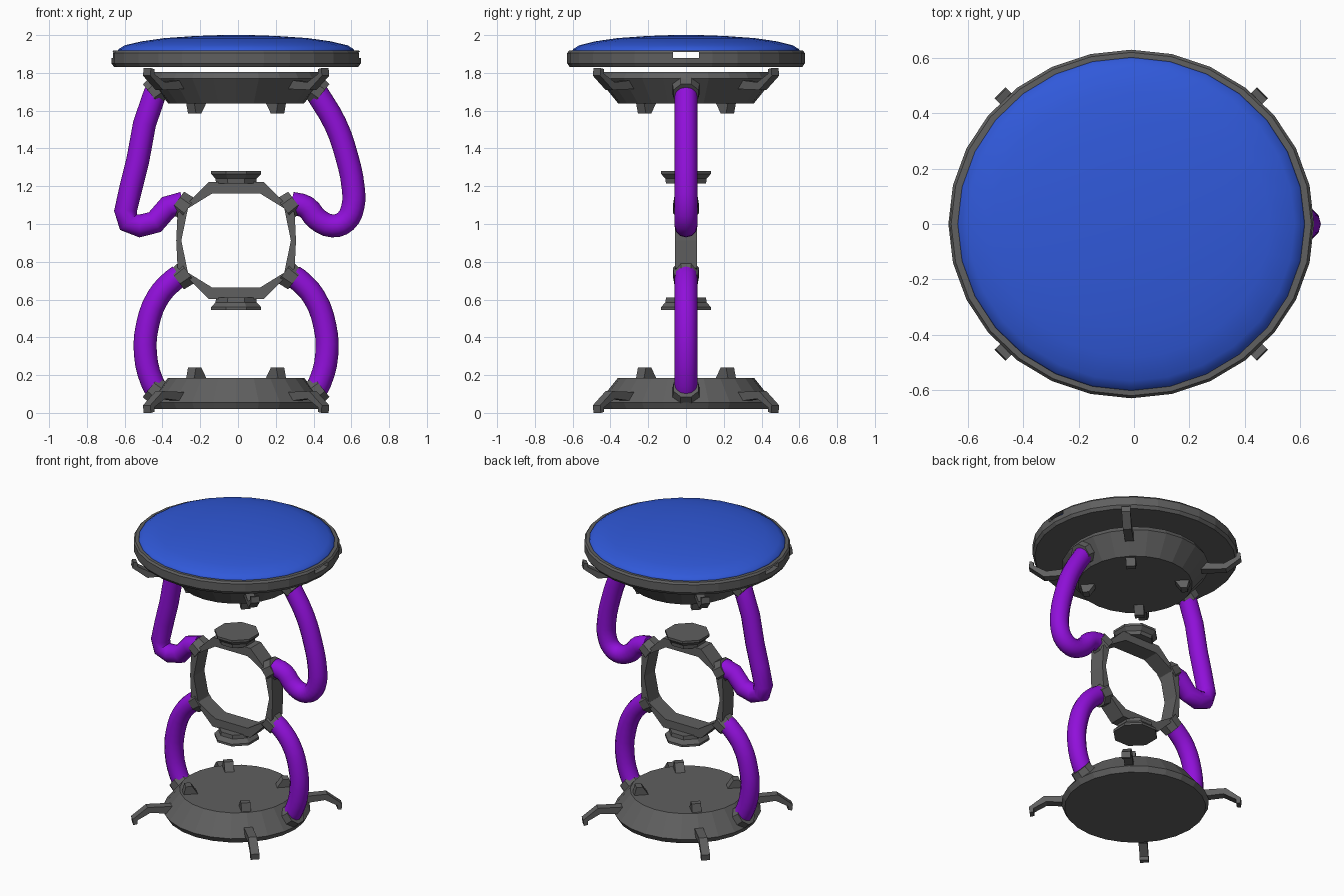
import bpy, bmesh, math
from mathutils import Vector, Matrix

if "Cube" in bpy.data.objects:
    bpy.data.objects.remove(bpy.data.objects["Cube"])

CX = -0.01       # body sits slightly left of the tube bounds
MID = 0.9125     # height of the mirror plane between base and seat


def material(name, col):
    m = bpy.data.materials.new(name)
    m.diffuse_color = (*col, 1)
    m.use_nodes = True
    m.node_tree.nodes["Principled BSDF"].inputs["Base Color"].default_value = m.diffuse_color
    return m


GREY = material("dark grey", (0.115, 0.115, 0.115))
PURPLE = material("purple", (0.28, 0.005, 0.70))
BLUE = material("blue", (0.03, 0.10, 0.70))


def finish(name, bm, mat, flip=False, smooth=False):
    if flip:
        for v in bm.verts:
            v.co.z = 2 * MID - v.co.z
    for v in bm.verts:
        v.co.x += CX
    bmesh.ops.recalc_face_normals(bm, faces=bm.faces[:])
    for f in bm.faces:
        f.smooth = smooth
    me = bpy.data.meshes.new(name)
    bm.to_mesh(me)
    bm.free()
    ob = bpy.data.objects.new(name, me)
    bpy.context.collection.objects.link(ob)
    me.materials.append(mat)
    return ob


def loft(bm, rings, closed=False):
    rows = [[bm.verts.new(p) for p in r] for r in rings]
    n = len(rows[0])
    pairs = list(zip(rows, rows[1:])) + ([(rows[-1], rows[0])] if closed else [])
    for a, b in pairs:
        for i in range(n):
            bm.faces.new((a[i], a[(i + 1) % n], b[(i + 1) % n], b[i]))
    if not closed:
        bm.faces.new(rows[0])
        bm.faces.new(rows[-1])


def lathe(name, prof, n, mat, sy=1, flip=False, smooth=False, closed=False, turn=0):
    bm = bmesh.new()
    loft(bm, [[(r * math.cos(turn + math.tau * i / n),
                r * sy * math.sin(turn + math.tau * i / n), z)
               for i in range(n)] for r, z in prof], closed)
    return finish(name, bm, mat, flip, smooth)


def bracket(name, prof, width, angle, flip):
    """radius/height profile extruded sideways and turned round z"""
    bm = bmesh.new()
    loft(bm, [[(r, s * width / 2, z) for r, z in prof] for s in (-1, 1)])
    bmesh.ops.rotate(bm, verts=bm.verts[:], matrix=Matrix.Rotation(angle, 3, 'Z'))
    finish(name, bm, GREY, flip)


def collar(name, pos, direction, r, length, flip=False):
    bm = bmesh.new()
    rot = Vector(direction).to_track_quat('Z', 'Y').to_matrix().to_4x4()
    bmesh.ops.create_cone(bm, cap_ends=True, segments=8, radius1=r, radius2=r * 0.9,
                          depth=length,
                          matrix=Matrix.Translation(pos) @ rot @ Matrix.Rotation(math.pi / 8, 4, 'Z'))
    finish(name, bm, GREY, flip)


def tube(name, pts, smooth_path):
    cu = bpy.data.curves.new(name, 'CURVE')
    cu.dimensions = '3D'
    cu.bevel_depth = 0.061
    cu.bevel_resolution = 4
    cu.use_fill_caps = True
    cu.resolution_u = 3
    kind = 'BEZIER' if smooth_path else 'POLY'
    sp = cu.splines.new(kind)
    target = sp.bezier_points if smooth_path else sp.points
    target.add(len(pts) - 1)
    for p, (x, z) in zip(target, pts):
        if smooth_path:
            p.co = (x, 0, z)
            p.handle_left_type = p.handle_right_type = 'AUTO'
        else:
            p.co = (x, 0, z, 1)
    cu.materials.append(PURPLE)
    ob = bpy.data.objects.new(name, cu)
    bpy.context.collection.objects.link(ob)
    bpy.ops.object.select_all(action='DESELECT')
    ob.select_set(True)
    bpy.context.view_layer.objects.active = ob
    bpy.ops.object.convert(target='MESH')
    bpy.ops.object.shade_smooth_by_angle(angle=math.radians(50))


# base and its mirrored twin under the seat, with pegs, feet and tube collars
FOOT = [(0.40, 0.06), (0.40, 0.11), (0.575, 0.115), (0.67, 0.04),
        (0.665, 0.0), (0.64, 0.005), (0.64, 0.03), (0.56, 0.075)]
PEG = [(0.25, 0.18), (0.345, 0.18), (0.33, 0.24), (0.29, 0.24)]
for label, flip in (("base", False), ("seat_mount", True)):
    lathe(label, [(0.445, 0.02), (0.465, 0.055), (0.36, 0.186)], 24, GREY, flip=flip)
    for i in range(4):
        a = math.pi / 4 + i * math.pi / 2
        bracket(f"{label}_bracket_{i}", FOOT, 0.055, a, flip)
        bracket(f"{label}_peg_{i}", PEG, 0.06, a, flip)
    for s in (-1, 1):
        collar(f"{label}_collar_{s}", (s * 0.425, 0, 0.115), (s * 0.78, 0, 0.62), 0.08, 0.07, flip)

# seat rim, with a slot cut through both sides
rim = lathe("seat_rim", [(0.645, 1.83), (0.66, 1.85), (0.66, 1.905), (0.65, 1.918),
                         (0.625, 1.918), (0.625, 1.855), (0.0005, 1.855), (0.0005, 1.83)],
            28, GREY, sy=0.953, closed=True)
bm = bmesh.new()
bmesh.ops.create_cube(bm, size=1, matrix=Matrix.Translation((0, 0, 1.895))
                      @ Matrix.Diagonal((2, 0.14, 0.03, 1)))
cutter = finish("slot_cutter", bm, GREY)
cutter.hide_render = True
cutter.hide_viewport = True
mod = rim.modifiers.new("slot", 'BOOLEAN')
mod.object = cutter
mod.operation = 'DIFFERENCE'
mod.solver = 'EXACT'

# domed cushion
lathe("seat_cushion", [(0.63, 1.911), (0.622, 1.926), (0.59, 1.946), (0.50, 1.967), (0.38, 1.984),
                       (0.22, 1.995), (0.08, 2.0)], 28, BLUE, sy=0.96, smooth=True)

# central ring: outer and inner outlines swept through its depth
def outline(q):
    top = q + [(-x, z) for x, z in reversed(q[1:])] + [(-q[0][0], 0)]
    return top + [(x, -z) for x, z in reversed(top[1:-1])]


outer = outline([(0.317, 0), (0.31, 0.145), (0.145, 0.31)])
inner = outline([(0.29, 0), (0.255, 0.17), (0.125, 0.25)])
bm = bmesh.new()
loft(bm, [[(x, y, MID + z) for x, z in o]
          for o, y in ((outer, -0.058), (outer, 0.058), (inner, 0.058), (inner, -0.058))], closed=True)
finish("centre_ring", bm, GREY)

# ring pads and collars
for label, flip in (("lower", False), ("upper", True)):
    lathe(f"{label}_ring_pad", [(0.115, 0.61), (0.118, 0.585), (0.143, 0.56), (0.143, 0.545)],
          8, GREY, flip=flip, turn=math.pi / 8)
    for s in (-1, 1):
        collar(f"{label}_ring_collar_{s}", (s * 0.285, 0, 0.725), (s * 0.8, 0, -0.6), 0.075, 0.07, flip)

# bent tubes
ARC = [(0.30, 0.725), (0.335, 0.70), (0.415, 0.61), (0.47, 0.46), (0.48, 0.31), (0.445, 0.165), (0.40, 0.09)]
for name, s in (("left", -1), ("right", 1)):
    tube(f"lower_{name}_tube", [(s * x + CX, z) for x, z in ARC], True)
tube("upper_right_tube", [(0.39, 1.74), (0.42, 1.69), (0.515, 1.53), (0.575, 1.36), (0.61, 1.19), (0.608, 1.09),
                          (0.57, 1.015), (0.50, 0.99), (0.42, 1.025), (0.36, 1.09), (0.28, 1.11)], True)
tube("upper_left_tube", [(-0.41, 1.74), (-0.44, 1.69), (-0.495, 1.53), (-0.53, 1.34), (-0.565, 1.20),
                         (-0.595, 1.07), (-0.58, 1.01), (-0.52, 0.99), (-0.44, 1.01), (-0.37, 1.09),
                         (-0.29, 1.11)], False)
